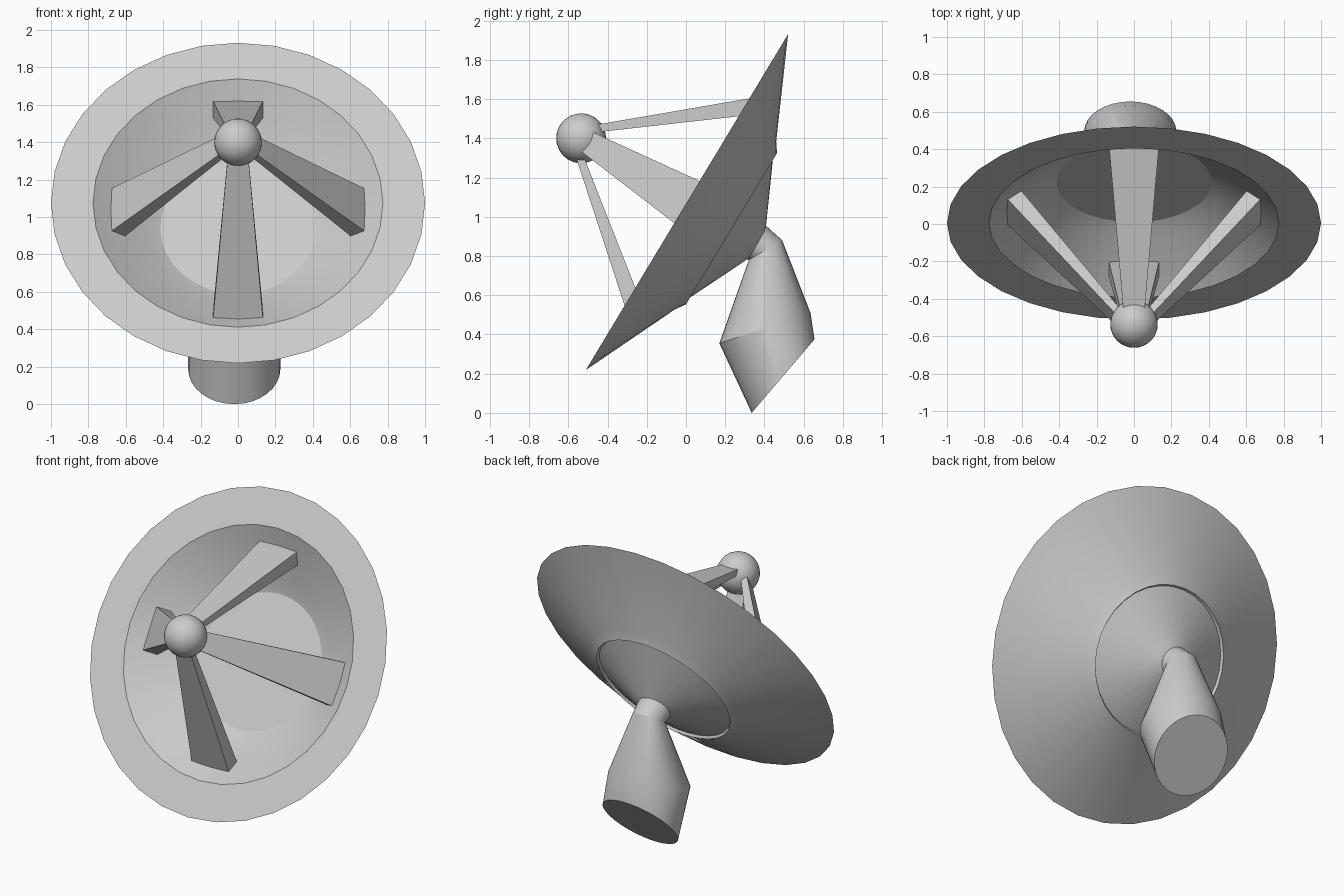
import bpy, bmesh, math
from mathutils import Vector

if "Cube" in bpy.data.objects:
    bpy.data.objects.remove(bpy.data.objects["Cube"])

grey = bpy.data.materials.new("light grey")
grey.diffuse_color = (0.6, 0.6, 0.6, 1)
grey.use_nodes = True
grey.node_tree.nodes["Principled BSDF"].inputs["Base Color"].default_value = grey.diffuse_color

# Tilted dish frame: rim centre, backward axis, up along the rim plane
CENTRE = Vector((0, 0.005, 1.075))
BACK = Vector((0, 0.857, -0.516)).normalized()
UP = Vector((0, 0.516, 0.857)).normalized()
SIDE = Vector((1, 0, 0))
SIDES = 32


def finish(name, bm, smooth=True):
    bmesh.ops.remove_doubles(bm, verts=bm.verts, dist=0.0001)
    bmesh.ops.recalc_face_normals(bm, faces=bm.faces)
    me = bpy.data.meshes.new(name)
    bm.to_mesh(me)
    bm.free()
    me.materials.append(grey)
    ob = bpy.data.objects.new(name, me)
    bpy.context.collection.objects.link(ob)
    if smooth:
        bpy.ops.object.select_all(action='DESELECT')
        ob.select_set(True)
        bpy.context.view_layer.objects.active = ob
        bpy.ops.object.shade_smooth_by_angle(angle=math.radians(20))
    return ob


def loft(name, rings, cap):
    """Join rings, each given as (centre, first axis, second axis)."""
    bm = bmesh.new()
    loops = []
    for c, a, b in rings:
        loop = []
        for i in range(SIDES):
            t = 2 * math.pi * i / SIDES
            loop.append(bm.verts.new(c + a * math.cos(t) + b * math.sin(t)))
        loops.append(loop)
    for p, q in zip(loops, loops[1:]):
        for i in range(SIDES):
            j = (i + 1) % SIDES
            bm.faces.new((p[i], p[j], q[j], q[i]))
    if cap:
        bm.faces.new(loops[0])
        bm.faces.new(loops[-1])
    return finish(name, bm)


# Dish: (radius, depth) profile from the inner floor round the rim to the back cone
profile = [(0, 0.255), (0.415, 0.255), (0.5, 0.21), (0.775, 0), (1, 0),
           (0.5, 0.23), (0.45, 0.265), (0.44, 0.25), (0.11, 0.405), (0, 0.455)]
loft("dish", [(CENTRE + BACK * d, SIDE * r, UP * r) for r, d in profile], False)

# Mount: rings given by their two side-view end points (y, z)
ends = [((0.335, 0.0), (0.655, 0.375)), ((0.17, 0.355), (0.635, 0.51)),
        ((0.32, 0.78), (0.49, 0.88)), ((0.262, 0.80), (0.374, 0.985))]
rings = []
for p, q in ends:
    p, q = Vector((-0.02, *p)), Vector((-0.02, *q))
    half = (q - p) / 2
    rings.append(((p + q) / 2, SIDE * half.length, half))
loft("mount", rings, True)

# Receiver ball in front of the dish
bm = bmesh.new()
bmesh.ops.create_uvsphere(bm, u_segments=32, v_segments=16, radius=0.127)
bmesh.ops.translate(bm, verts=bm.verts, vec=CENTRE - BACK * 0.63)
finish("receiver_ball", bm)

# Four tapered struts from the ball to the bowl: (radius, depth, half width)
outer = [(0.03, -0.68, 0.048), (0.69, 0.085, 0.135)]
inner = [(0.012, -0.65, 0.048), (0.61, 0.13, 0.135)]
for k, name in enumerate(("right", "top", "left", "bottom")):
    t = k * math.pi / 2
    out = SIDE * math.cos(t) + UP * math.sin(t)
    across = UP * math.cos(t) - SIDE * math.sin(t)
    bm = bmesh.new()
    sections = []
    for (r1, d1, w), (r2, d2, _) in zip(outer, inner):
        a, b = CENTRE + out * r1 + BACK * d1, CENTRE + out * r2 + BACK * d2
        sections.append([bm.verts.new(v) for v in
                         (a - across * w, a + across * w, b + across * w, b - across * w)])
    p, q = sections
    for i in range(4):
        j = (i + 1) % 4
        bm.faces.new((p[i], p[j], q[j], q[i]))
    bm.faces.new(p)
    bm.faces.new(q)
    finish(name + "_strut", bm, smooth=False)
